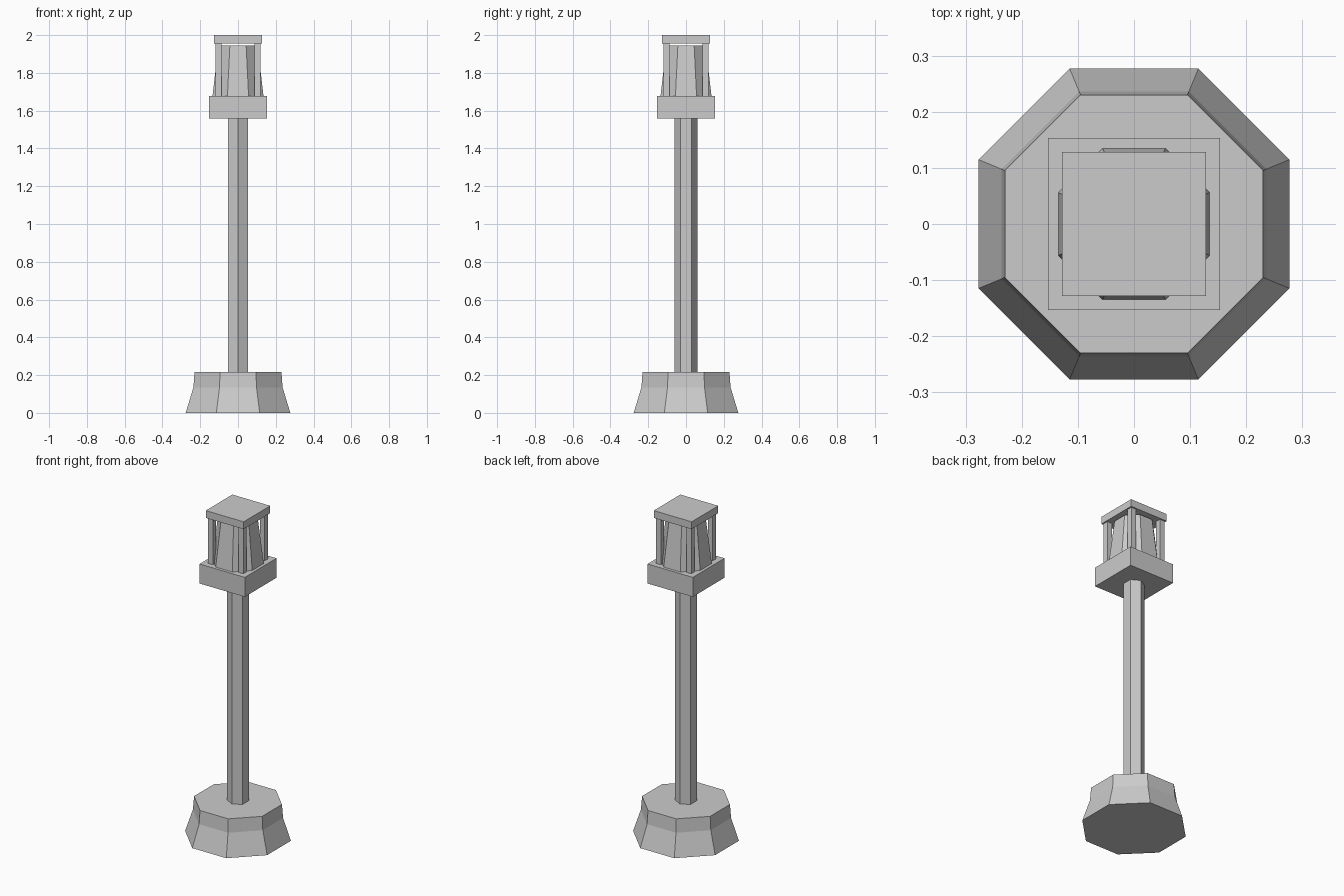
import bpy, bmesh
from math import pi, cos, sin

if "Cube" in bpy.data.objects:
    bpy.data.objects.remove(bpy.data.objects["Cube"])


def build(name, make):
    bm = bmesh.new()
    make(bm)
    bmesh.ops.recalc_face_normals(bm, faces=bm.faces)
    mesh = bpy.data.meshes.new(name)
    bm.to_mesh(mesh)
    bm.free()
    ob = bpy.data.objects.new(name, mesh)
    bpy.context.collection.objects.link(ob)
    return ob


def stacked(name, sides, turn, rings):
    """Solid through polygon rings given as (corner radius, height)."""
    def make(bm):
        loops = [[bm.verts.new((r * cos(turn + 2 * pi * i / sides),
                                r * sin(turn + 2 * pi * i / sides), z))
                  for i in range(sides)] for r, z in rings]
        for low, high in zip(loops, loops[1:]):
            for i in range(sides):
                j = (i + 1) % sides
                bm.faces.new((low[i], low[j], high[j], high[i]))
        bm.faces.new(loops[0][::-1])
        bm.faces.new(loops[-1])
    return build(name, make)


def square(name, half, z0, z1, x=0, y=0):
    ob = stacked(name, 4, pi / 4, [(half * 2 ** 0.5, z0), (half * 2 ** 0.5, z1)])
    ob.location = (x, y, 0)
    return ob


# Octagon rings are given by the distance to the flat sides
flat = 1 / cos(pi / 8)

# Flared foot and six-sided pole
stacked("base", 8, pi / 8,
        [(0.277 * flat, 0), (0.236 * flat, 0.135), (0.23 * flat, 0.217)])
stacked("pole", 6, pi / 2, [(0.06, 0.217), (0.06, 1.558)])

# Lantern: tray, tapered lamp, corner posts, roof
square("lantern_tray", 0.153, 1.558, 1.677)
stacked("lamp", 8, pi / 8, [(0.135 * flat, 1.677), (0.104 * flat, 1.944)])
for sx in (-1, 1):
    for sy in (-1, 1):
        square("corner_post", 0.016, 1.677, 1.955, sx * 0.103, sy * 0.103)
square("lantern_roof", 0.128, 1.955, 2.0)
